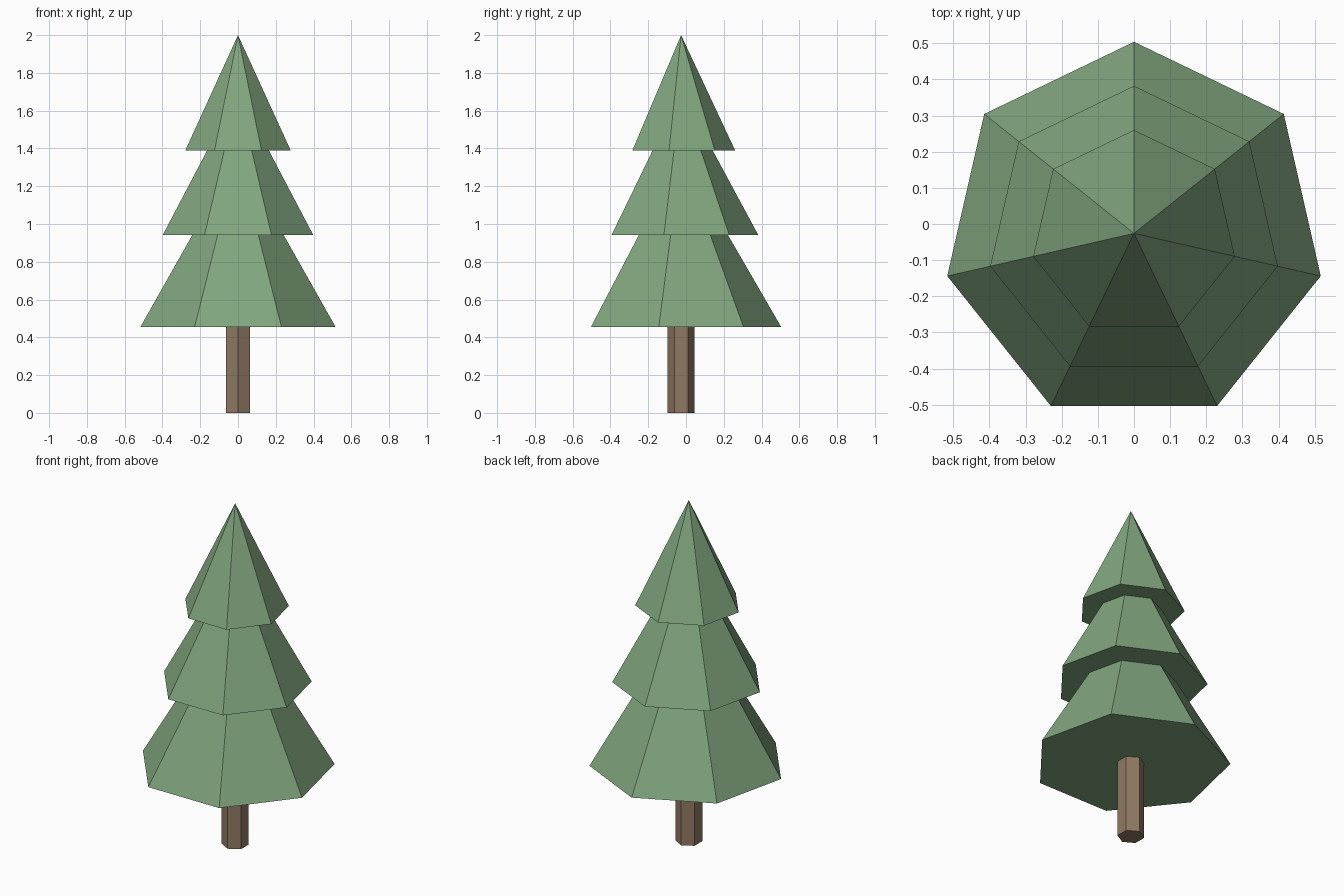
import bpy
import math

if "Cube" in bpy.data.objects:
    bpy.data.objects.remove(bpy.data.objects["Cube"])

CENTRE_Y = -0.026


def material(name, rgb):
    m = bpy.data.materials.new(name)
    m.diffuse_color = (*rgb, 1.0)
    m.use_nodes = True
    m.node_tree.nodes["Principled BSDF"].inputs["Base Color"].default_value = m.diffuse_color
    return m


def tapered(name, sides, r_bottom, r_top, z0, z1, mat):
    """Flat-sided cone or prism with one corner pointing to +y."""
    bpy.ops.mesh.primitive_cone_add(
        vertices=sides, radius1=r_bottom, radius2=r_top, depth=z1 - z0,
        end_fill_type='NGON', location=(0, CENTRE_Y, (z0 + z1) / 2))
    ob = bpy.context.object
    ob.name = name
    # turn the first corner onto +y
    v = max((v.co for v in ob.data.vertices if v.co.z < 0), key=lambda c: c.y)
    ob.rotation_euler.z = math.pi / 2 - math.atan2(v.y, v.x)
    ob.data.materials.append(mat)
    return ob


green = material("needle green", (0.22, 0.38, 0.21))
brown = material("bark brown", (0.28, 0.195, 0.125))

# Six-sided trunk
tapered("trunk", 6, 0.072, 0.072, 0.0, 0.56, brown)

# Seven-sided foliage tiers: name, radius, base height, tip height
for name, r, z0, z1 in (("lower_foliage", 0.53, 0.455, 1.37),
                        ("middle_foliage", 0.408, 0.943, 1.70),
                        ("top_foliage", 0.286, 1.39, 2.0)):
    tapered(name, 7, r, 0.0, z0, z1, green)
